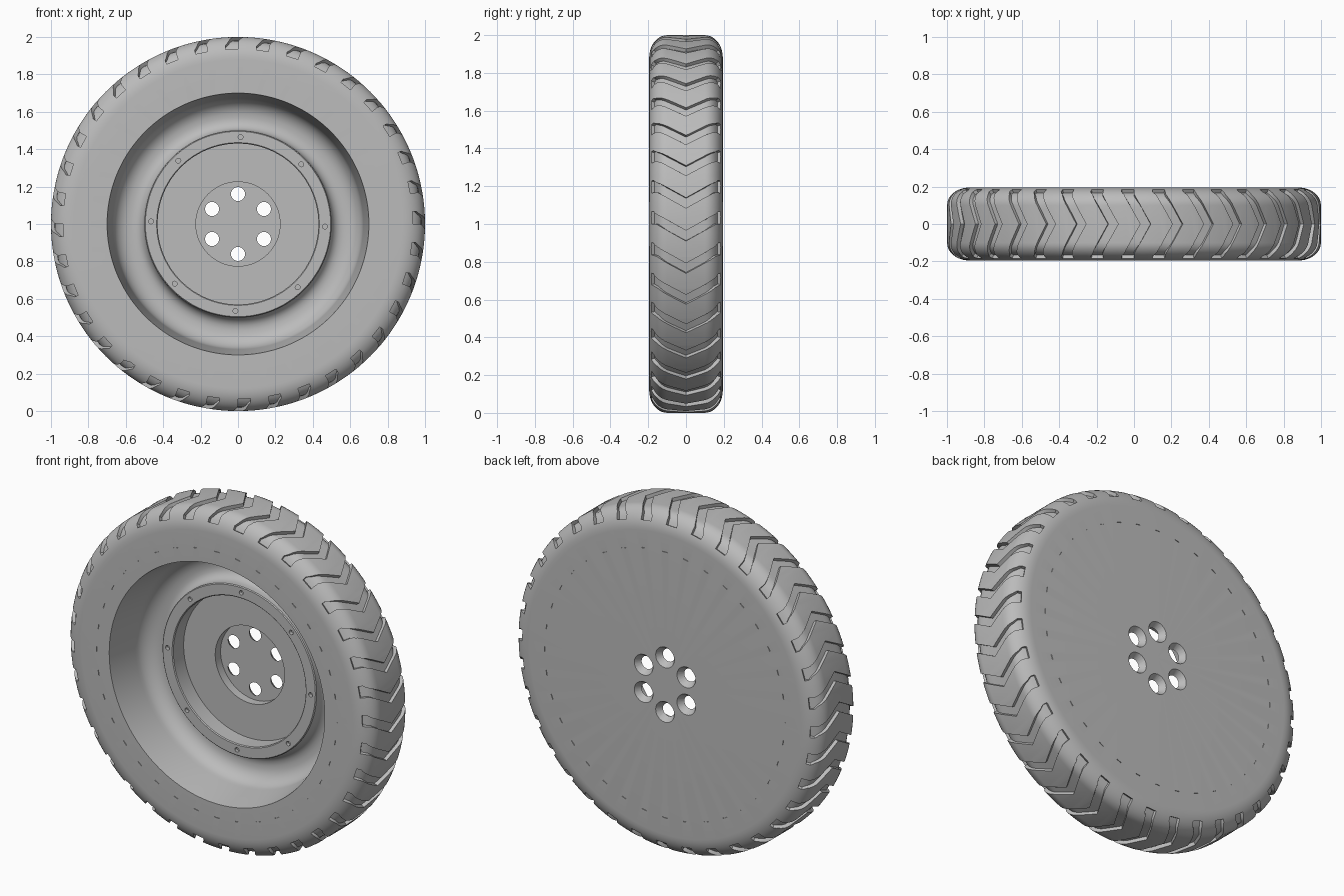
import bpy, bmesh, math
from mathutils import Matrix, Vector

cube = bpy.data.objects.get("Cube")
if cube:
    bpy.data.objects.remove(cube)

TREADS = 36
HALF, FLAT = 0.195, 0.10      # half width of the wheel, half width of the flat tread

grey = bpy.data.materials.new("rubber_grey")
grey.use_nodes = True
grey.diffuse_color = (0.5, 0.5, 0.5, 1)
bsdf = next(n for n in grey.node_tree.nodes if n.type == 'BSDF_PRINCIPLED')
bsdf.inputs["Base Color"].default_value = (0.5, 0.5, 0.5, 1)


def polar(r, y, a):
    """Point at radius r, clockwise angle a from the top, depth y."""
    return Vector((r * math.sin(a), y, 1 + r * math.cos(a)))


def arc(cr, cy, rr, ry, start, end, n):
    """Elliptic arc in the (radius, depth) plane."""
    out = []
    for i in range(n + 1):
        t = math.radians(start + (end - start) * i / n)
        out.append((cr + rr * math.cos(t), cy + ry * math.sin(t)))
    return out


def make_object(name, bm):
    bmesh.ops.recalc_face_normals(bm, faces=bm.faces[:])
    mesh = bpy.data.meshes.new(name)
    bm.to_mesh(mesh)
    bm.free()
    mesh.materials.append(grey)
    obj = bpy.data.objects.new(name, mesh)
    bpy.context.collection.objects.link(obj)
    return obj


# Wheel body: hub well, dish, bolt ring, rim channel, sidewalls and tread
profile = [(0, 0.16), (0.225, 0.16), (0.225, 0.11), (0.43, 0.11), (0.43, 0.015),
           (0.435, 0.01), (0.495, 0.01), (0.50, 0.015)]
profile += arc(0.56, 0.04, 0.06, 0.06, 180, 90, 6)
profile += arc(0.57, 0.0, 0.10, 0.10, 90, 0, 8)
profile += [(0.70, -HALF)]
profile += arc(0.88, -FLAT, 0.12, HALF - FLAT, -90, 0, 10)
profile += arc(0.88, FLAT, 0.12, HALF - FLAT, 0, 90, 10)
profile += [(0, HALF)]

bm = bmesh.new()
verts = [bm.verts.new(polar(r, y, 0)) for r, y in profile]
edges = [bm.edges.new(pair) for pair in zip(verts, verts[1:])]
bmesh.ops.spin(bm, geom=verts + edges, cent=(0, 0, 1), axis=(0, 1, 0),
               angle=math.tau, steps=TREADS * 4, use_merge=True)
bmesh.ops.remove_doubles(bm, verts=bm.verts[:], dist=0.0005)
wheel = make_object("wheel", bm)


# Chevron tread grooves that follow the rounded shoulders
def shoulder(t, offset):
    """Tread cross-section for t in -1..1, pushed outward by offset."""
    side = math.copysign(1, t)
    if abs(t) <= 0.5:
        return 1 + offset, 2 * FLAT * t
    ang = (abs(t) - 0.5) * 2 * math.radians(62)
    return (0.88 + (0.12 + offset) * math.cos(ang),
            side * (FLAT + (HALF - FLAT + offset) * math.sin(ang)))


def groove(bm, a0):
    steps, rings = 20, []
    for i in range(steps + 1):
        t = -1 + 2 * i / steps
        y = abs(shoulder(t, 0)[1])
        lead = 0.09 * max(0, 1 - y / 0.16)
        width = 0.055 if y < 0.16 else 0.07
        ring = []
        for offset, da in ((-0.02, 0), (-0.02, -width), (0.03, -width), (0.03, 0)):
            r, yy = shoulder(t, offset)
            ring.append(bm.verts.new(polar(r, yy, a0 + lead + da)))
        rings.append(ring)
    for p, q in zip(rings, rings[1:]):
        for k in range(4):
            bm.faces.new((p[k], p[k - 1], q[k - 1], q[k]))
    bm.faces.new(rings[0])
    bm.faces.new(rings[-1])


def drill(bm, r, a, y0, y1, r0, r1):
    """Tapered round cutter along the axle direction."""
    place = Matrix.Translation(polar(r, (y0 + y1) / 2, a)) @ Matrix.Rotation(-math.pi / 2, 4, 'X')
    bmesh.ops.create_cone(bm, cap_ends=True, segments=24, radius1=r0, radius2=r1,
                          depth=y1 - y0, matrix=place)


bm = bmesh.new()
for i in range(TREADS):
    a = math.tau * i / TREADS
    groove(bm, a)
    # Fine slits on both sidewalls
    for y in (-HALF, HALF):
        place = (Matrix.Translation(polar(0.78, y, a)) @ Matrix.Rotation(a, 4, 'Y')
                 @ Matrix.Diagonal((0.03, 0.008, 0.004, 1)))
        bmesh.ops.create_cube(bm, size=1, matrix=place)
# Countersunk stud holes
for i in range(6):
    drill(bm, 0.16, math.tau * i / 6, 0.15, 0.20, 0.031, 0.064)
# Small bolt holes in the ring
for i in range(8):
    drill(bm, 0.465, math.tau * i / 8 + 0.03, -0.01, 0.03, 0.013, 0.013)
cutter = make_object("groove_and_hole_cutter", bm)
cutter.hide_render = True

# Cut everything in one pass
cut = wheel.modifiers.new("cut", 'BOOLEAN')
cut.operation = 'DIFFERENCE'
cut.solver = 'EXACT'
cut.object = cutter
bpy.ops.object.select_all(action='DESELECT')
wheel.select_set(True)
bpy.context.view_layer.objects.active = wheel
bpy.ops.object.modifier_apply(modifier="cut")
bpy.data.objects.remove(cutter)
bpy.ops.object.shade_smooth_by_angle(angle=math.radians(30))
